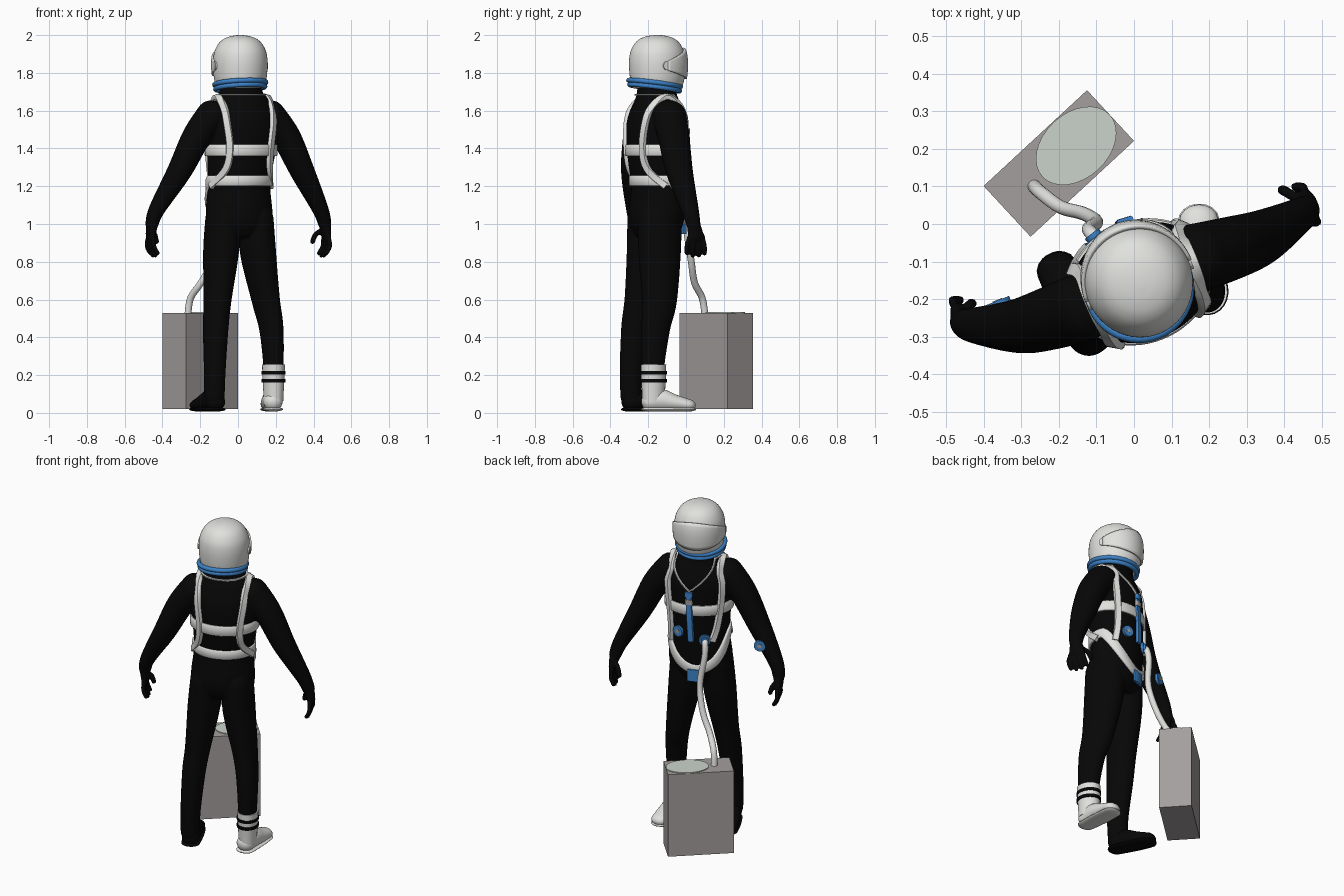
import bpy, bmesh, math
from mathutils import Vector, Matrix

if "Cube" in bpy.data.objects:
    bpy.data.objects.remove(bpy.data.objects["Cube"])

YAW = math.radians(22)
R = Vector((math.cos(YAW), math.sin(YAW), 0))      # across the shoulders
F = Vector((-math.sin(YAW), math.cos(YAW), 0))     # the way the chest points
UP = Vector((0, 0, 1))


def material(name, rgb):
    m = bpy.data.materials.new(name)
    m.use_nodes = True
    m.diffuse_color = (*rgb, 1)
    m.node_tree.nodes["Principled BSDF"].inputs["Base Color"].default_value = (*rgb, 1)
    return m


BLACK = material("suit black", (0.002, 0.002, 0.002))
WHITE = material("shell white", (0.75, 0.76, 0.73))
BLUE = material("fitting blue", (0.045, 0.225, 0.58))
GREY = material("case grey", (0.37, 0.345, 0.34))
PALE = material("pale plate", (0.6, 0.65, 0.6))


def finish(bm, name, mat, angle=40):
    bmesh.ops.recalc_face_normals(bm, faces=bm.faces)
    me = bpy.data.meshes.new(name)
    bm.to_mesh(me)
    bm.free()
    me.materials.append(mat)
    me.shade_smooth()
    me.set_sharp_from_angle(angle=math.radians(angle))
    ob = bpy.data.objects.new(name, me)
    bpy.context.collection.objects.link(ob)
    return ob


def smooth(rows, n=6):
    """Catmull-Rom through rows of numbers."""
    p = [rows[0], *rows, rows[-1]]
    out = []
    for a, b, c, d in zip(p, p[1:], p[2:], p[3:]):
        for k in range(n):
            t = k / n
            out.append(tuple(0.5 * (2 * j + (l - i) * t + (2 * i - 5 * j + 4 * l - m) * t * t
                                    + (3 * j - i - 3 * l + m) * t ** 3)
                             for i, j, l, m in zip(a, b, c, d)))
    return out + [tuple(rows[-1])]


def skin_rings(bm, rings, closed=False):
    """Bridge rings of points; cap the ends of open sweeps."""
    vs = [[bm.verts.new(p) for p in ring] for ring in rings]
    pairs = list(zip(vs, vs[1:])) + ([(vs[-1], vs[0])] if closed else [])
    for a, b in pairs:
        for i in range(len(a)):
            j = (i + 1) % len(a)
            bm.faces.new((a[i], a[j], b[j], b[i]))
    if not closed:
        bm.faces.new(vs[0])
        bm.faces.new(vs[-1])


def tube(bm, rows, ref, cap=True, sides=24, n=6):
    """Sweep an ellipse along rows of x, y, z, radius along ref, other radius."""
    rows = smooth(rows, n)
    pts = [Vector(r[:3]) for r in rows]
    data = []
    for i, r in enumerate(rows):
        t = (pts[min(i + 1, len(pts) - 1)] - pts[max(i - 1, 0)]).normalized()
        data.append((pts[i], t, r[3], r[4]))
    if cap:
        def dome(end, s):
            p, t, a, b = end
            return [(p + t * s * max(a, b) * 0.8 * math.sin(q), t, a * math.cos(q), b * math.cos(q))
                    for q in (0.4, 0.8, 1.15, 1.4)]
        data = dome(data[0], -1)[::-1] + data + dome(data[-1], 1)
    rings = []
    for p, t, a, b in data:
        u = (ref - t * ref.dot(t)).normalized()
        v = t.cross(u)
        rings.append([p + u * a * math.cos(q) + v * b * math.sin(q)
                      for q in (math.tau * k / sides for k in range(sides))])
    skin_rings(bm, rings)


def tube_object(name, rows, ref, mat, **kw):
    bm = bmesh.new()
    tube(bm, rows, ref, **kw)
    return finish(bm, name, mat)


def ribbon(name, path, width, mat, thick=0.008, closed=False):
    """Webbing with a softly rounded section along (point, normal) pairs."""
    section = ((-0.5, -0.8), (-0.5, 0.5), (-0.42, 1), (0.42, 1), (0.5, 0.5), (0.5, -0.8))
    rings, n = [], len(path)
    for i, (p, nrm) in enumerate(path):
        nxt = path[(i + 1) % n if closed else min(i + 1, n - 1)][0]
        prv = path[i - 1 if closed else max(i - 1, 0)][0]
        side = (nxt - prv).cross(nrm).normalized()
        rings.append([p + side * width * a + nrm * thick * b for a, b in section])
    bm = bmesh.new()
    skin_rings(bm, rings, closed)
    return finish(bm, name, mat, 50)


def cylinder(name, at, axis, r, depth, mat, squash=1.0, turn=0.0):
    bm = bmesh.new()
    bmesh.ops.create_cone(bm, cap_ends=True, segments=32, radius1=r, radius2=r, depth=depth)
    bm.transform(Matrix.Translation(at) @ axis.to_track_quat('Z', 'Y').to_matrix().to_4x4()
                 @ Matrix.Rotation(turn, 4, 'Z') @ Matrix.Diagonal((1, squash, 1, 1)))
    return finish(bm, name, mat)


def row_at(rows, z):
    for a, b in zip(rows, rows[1:]):
        if a[2] <= z <= b[2]:
            t = (z - a[2]) / max(b[2] - a[2], 1e-6)
            return [i + (j - i) * t for i, j in zip(a, b)]
    return rows[0] if z < rows[0][2] else rows[-1]


def on_torso(deg, z, off=0.0):
    x, y, _, a, b = row_at(TORSO_FINE, z)
    q = math.radians(deg)
    n = (R * math.cos(q) / a + F * math.sin(q) / b).normalized()
    return Vector((x, y, z)) + R * a * math.cos(q) + F * b * math.sin(q) + n * off, n


# Suit: torso, limbs and gloves fused into one skin
TORSO = [(.005, -.165, .925, .14, .095), (.006, -.16, .98, .174, .128), (.006, -.155, 1.06, .182, .142),
         (.005, -.145, 1.2, .17, .14), (.012, -.15, 1.32, .178, .15), (.018, -.155, 1.42, .19, .155),
         (.02, -.155, 1.54, .193, .152), (.02, -.155, 1.62, .168, .127), (.015, -.155, 1.68, .125, .105),
         (.012, -.155, 1.75, .1, .1)]
TORSO_FINE = smooth(TORSO)
body = bmesh.new()
tube(body, TORSO, R, cap=False, sides=40)
tube(body, [(-.08, -.195, 1.03, .088, .12), (-.09, -.205, .85, .092, .112), (-.108, -.24, .6, .072, .088),
            (-.118, -.265, .45, .066, .08), (-.123, -.29, .22, .057, .062), (-.125, -.29, .08, .054, .057)], R)
tube(body, [(.095, -.138, 1.03, .088, .12), (.106, -.14, .85, .092, .116), (.147, -.14, .6, .071, .096),
            (.176, -.16, .45, .062, .079), (.188, -.175, .25, .053, .062), (.188, -.175, .1, .05, .055)], R)
tube(body, [(.165, -.09, 1.578, .092, .083), (.255, -.065, 1.46, .085, .076), (.34, -.035, 1.28, .073, .064),
            (.435, .02, 1.08, .048, .043), (.46, .04, 1.0, .038, .035)], F)
tube(body, [(-.135, -.22, 1.578, .092, .083), (-.22, -.25, 1.46, .085, .076), (-.31, -.272, 1.28, .073, .064),
            (-.428, -.27, 1.08, .048, .043), (-.456, -.262, 1.0, .038, .035)], F)
for s, wrist in ((1, Vector((.46, .04, 1.0))), (-1, Vector((-.456, -.262, 1.0)))):
    inward = Vector((-s, 0, 0))
    palm = wrist + Vector((s * .007, .012, -.06))
    tube(body, [(*wrist, .036, .032), (*palm, .045, .022)], F, n=3)
    for i in range(4):
        knuckle = palm + F * (i - 1.5) * .026 + UP * -.014
        bend = knuckle + F * (i - 1.5) * .008 + UP * -.045
        tip = bend + inward * .02 + UP * (-.038 - .012 * (i in (1, 2)))
        tube(body, [(*p, .0125, .0125) for p in (knuckle, bend, tip)], F, sides=10, n=3)
    thumb = [wrist + F * .015 + UP * -.03, wrist + F * .045 + inward * .032 + UP * -.055,
             wrist + F * .055 + inward * .045 + UP * -.095]
    tube(body, [(*p, .0145, .0145) for p in thumb], F, sides=10, n=3)
suit = finish(body, "suit", BLACK)
fuse = suit.modifiers.new("fuse", 'REMESH')
fuse.mode, fuse.voxel_size, fuse.use_smooth_shade = 'VOXEL', 0.007, True
relax = suit.modifiers.new("relax", 'SMOOTH')
relax.factor, relax.iterations = 0.5, 3


# Boots
def boot(name, heel, toe, mat):
    heel, toe = Vector((*heel, 0)), Vector((*toe, 0))
    side = (toe - heel).normalized().cross(UP)
    shape = ((0, .058, .05, .048), (.3, .068, .054, .058), (.65, .054, .056, .044), (1, .042, .052, .032))
    tube_object(name, [(*(heel.lerp(toe, t) + UP * z), a, b) for t, z, a, b in shape], side, mat)
    tube_object(name + "_sole", [(*(heel.lerp(toe, t) + UP * .019), a + .003, .012)
                                 for t, z, a, b in shape], side, mat)


boot("left_boot", (.186, -.196), (.172, .01), WHITE)
boot("right_boot", (-.116, -.3), (-.206, -.118), BLACK)
tube_object("left_boot_shaft", [(.188, -.172, z, r, r + .01) for z, r in
                                ((.06, .05), (.12, .053), (.19, .057), (.255, .059))], R, WHITE, cap=False)
for z in (.17, .212):
    tube_object("boot_band", [(.188, -.172, z - .009, .062, .072), (.188, -.172, z + .009, .062, .072)],
                R, BLACK, cap=False, n=1)

# Helmet, visor and pivots
HX, HY = .012, -.152
DOME = [(HX, HY, z, r, r + .007) for z, r in ((1.72, .124), (1.765, .137), (1.82, .143), (1.87, .143),
                                             (1.915, .135), (1.955, .114), (1.98, .086), (1.994, .05), (2.0, .012))]
DOME_FINE = smooth(DOME)
tube_object("helmet", DOME, R, WHITE, cap=False, sides=48)
bm = bmesh.new()
grid = []
for i in range(33):
    q = math.pi * i / 32
    f = .15 * math.sin(q)
    low, high = 1.813 - f * .3, 1.862 + f * .46
    col = []
    for k in range(9):
        z = low + (high - low) * k / 8
        a = row_at(DOME_FINE, z)[3] + .003
        col.append(bm.verts.new(Vector((HX, HY, z)) + R * a * math.cos(q) + F * (a + .012) * math.sin(q)))
    grid.append(col)
for a, b in zip(grid, grid[1:]):
    for k in range(8):
        bm.faces.new((a[k], a[k + 1], b[k + 1], b[k]))
visor = finish(bm, "visor", WHITE)
solid = visor.modifiers.new("thickness", 'SOLIDIFY')
solid.thickness, solid.offset = 0.012, 0
for s in (-1, 1):
    cylinder("visor_pivot", Vector((HX, HY, 1.838)) + R * s * .143, R, .024, .014, WHITE)

# Neck ring, dipping toward the chest
for z, major in ((1.744, .134), (1.721, .129)):
    rows = []
    for k in range(48):
        q = math.tau * k / 48
        out = R * math.cos(q) + F * math.sin(q)
        centre = Vector((HX, HY - .014, z)) + out * (major + .004 * abs(math.sin(q))) - UP * .018 * math.sin(q)
        rows.append([centre + (out * math.cos(w) + UP * math.sin(w)) * .013
                     for w in (math.tau * j / 10 for j in range(10))])
    bm = bmesh.new()
    skin_rings(bm, rows, closed=True)
    finish(bm, "neck_ring", BLUE, 60)

# Harness: chest band, belt dropping to the crotch, shoulder straps
ring = range(0, 360, 6)
front = lambda d: max(0, math.sin(math.radians(d))) ** 1.3
ribbon("chest_band", [on_torso(d, 1.39, .002) for d in ring], .062, WHITE, closed=True)
ribbon("belt", [on_torso(d, 1.23 - .21 * front(d), .003) for d in ring], .056, WHITE, closed=True)
ribbon("neck_cord", [on_torso(d, 1.685 - .18 * max(0, 1 - abs(d - 85) / 60), .006) for d in ring],
       .008, WHITE, .006, True)
# Each strap: where its front end meets the belt, then up, over and down the back
for s, name, low_front in ((1, "left_strap", ((30, 1.17), (36, 1.28))),
                           (-1, "right_strap", ((56, 1.2), (46, 1.28)))):
    def place(d, z):
        return on_torso(d if s > 0 else 180 - d, z, .006)
    top = (Vector((.02, -.155, 1.675)) + R * s * .142, (UP + R * s * .3).normalized())
    keys = [place(d, z) for d, z in (*low_front, (40, 1.42), (38, 1.54), (36, 1.62))]
    keys += [top] + [place(d, z) for d, z in ((-38, 1.62), (-48, 1.54), (-53, 1.4), (-46, 1.29), (-12, 1.2))]
    path = [(Vector(r[:3]), Vector(r[3:]).normalized()) for r in smooth([(*p, *n) for p, n in keys])]
    ribbon(name, path, .038, WHITE, .012)

# Chest tether, buckle and crotch patch
ribbon("chest_tether", [on_torso(84, 1.2 + .03 * k, .01) for k in range(11)], .036, BLUE)
ribbon("tether_buckle", [on_torso(84, 1.43 + .01 * k, .014) for k in range(4)], .044, GREY)
ribbon("tether_head", [on_torso(84, 1.475 + .01 * k, .014) for k in range(4)], .044, BLUE)
crotch, ahead = on_torso(88, 1.02, .01)
ribbon("crotch_patch", [(crotch - UP * .018 * k, ahead) for k in range(5)], .08, BLUE)

# Hose connectors
sockets = [on_torso(57, 1.245, .004), on_torso(110, 1.21, .004), (Vector((-.36, -.211, 1.18)), F)]
for at, nrm in sockets:
    cylinder("connector", at, nrm, .033, .016, BLUE)
    cylinder("connector_core", at + nrm * .006, nrm, .013, .008, GREY)

# Air hose to the carried case
at, nrm = sockets[1]
hose = [at, at + nrm * .022 - UP * .015, Vector((-.12, -.012, 1.12)), Vector((-.1, .006, .95)),
        Vector((-.135, .028, .8)), Vector((-.195, .045, .69)), Vector((-.25, .085, .61)), Vector((-.265, .1, .525))]
tube_object("air_hose", [(*p, .018, .018) for p in hose], R, WHITE, cap=False, sides=16)
tube_object("hose_collar", [(*(at + nrm * d), .023, .023) for d in (.003, .02)], R, BLUE, cap=False, n=1)

# Carried case with an oval plate on its lid
TURN = math.radians(42.8)
bm = bmesh.new()
bmesh.ops.create_cube(bm, size=1)
bm.transform(Matrix.Translation((-.2, .161, .275)) @ Matrix.Rotation(TURN, 4, 'Z')
             @ Matrix.Diagonal((.375, .184, .51, 1)))
finish(bm, "case", GREY)
cylinder("lid_plate", Vector((-.154, .208, .531)), UP, .122, .008, PALE, .71, TURN)
